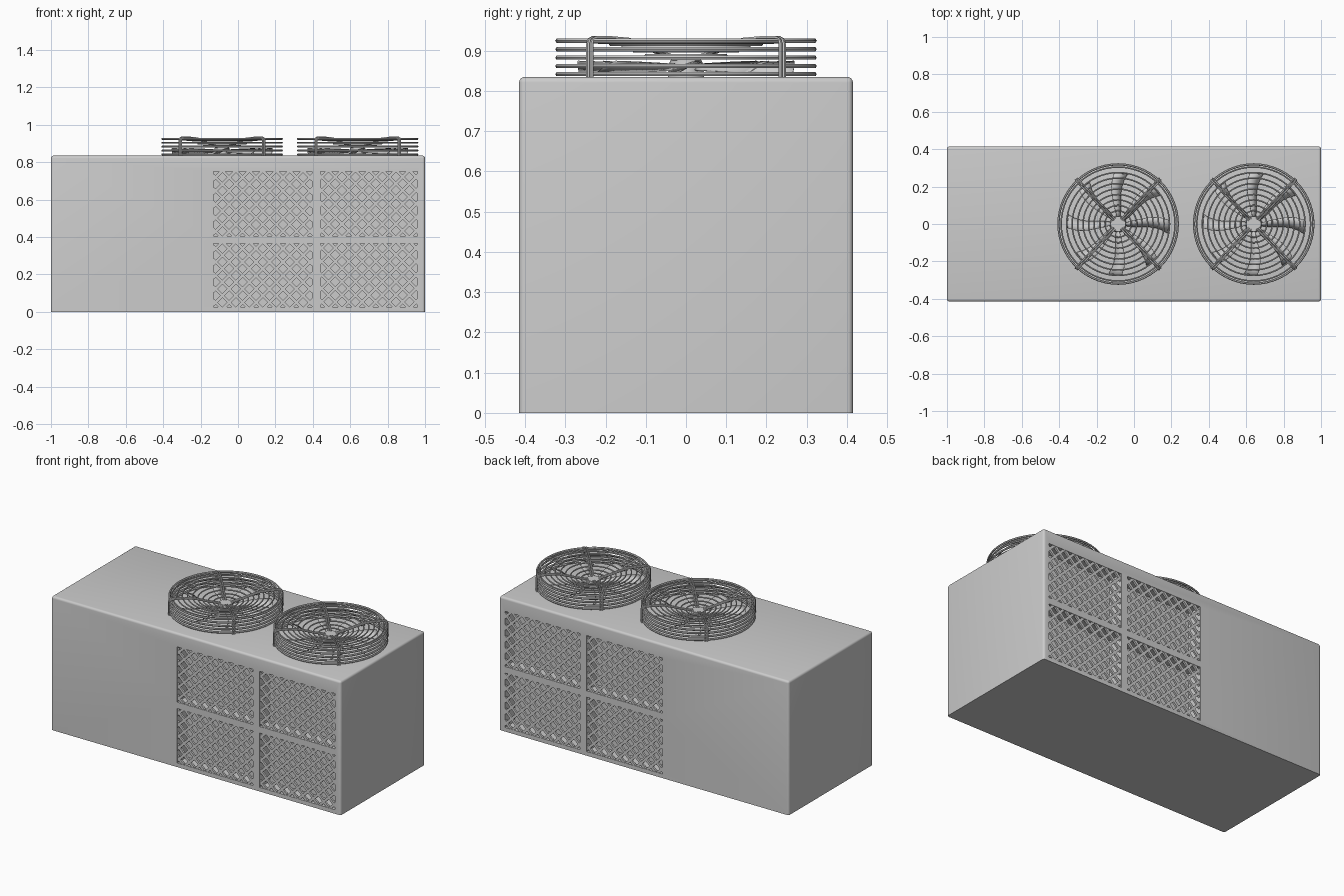
import bpy, bmesh, math
from mathutils import Vector, Matrix

if "Cube" in bpy.data.objects:
    bpy.data.objects.remove(bpy.data.objects["Cube"])

HX, HY, TOP = 1.0, 0.415, 0.835
PANELS = [(-0.13, 0.395), (0.44, 0.96)]
ROWS = [(0.025, 0.365), (0.405, 0.75)]
FANS = [-0.085, 0.64]
DEPTH = 0.10


def finish(bm, name, smooth=True):
    bmesh.ops.recalc_face_normals(bm, faces=bm.faces)
    me = bpy.data.meshes.new(name)
    bm.to_mesh(me)
    bm.free()
    ob = bpy.data.objects.new(name, me)
    bpy.context.collection.objects.link(ob)
    bpy.ops.object.select_all(action='DESELECT')
    ob.select_set(True)
    bpy.context.view_layer.objects.active = ob
    if smooth:
        bpy.ops.object.shade_smooth_by_angle(angle=math.radians(35))
    return ob


def add_box(bm, center, size, rot=Matrix()):
    m = Matrix.Translation(center) @ rot @ Matrix.Diagonal((*size, 1))
    return bmesh.ops.create_cube(bm, size=1, matrix=m)['verts']


def add_ring(bm, cx, R, z, r, n=56, k=6):
    rows = []
    for i in range(n):
        a = 2 * math.pi * i / n
        rows.append([bm.verts.new((cx + (R + r * math.cos(b)) * math.cos(a),
                                   (R + r * math.cos(b)) * math.sin(a), z + r * math.sin(b)))
                     for b in (2 * math.pi * j / k for j in range(k))])
    for i in range(n):
        for j in range(k):
            p, q = rows[i], rows[(i + 1) % n]
            bm.faces.new((p[j], q[j], q[(j + 1) % k], p[(j + 1) % k]))


def add_wire(bm, pts, side, r, k=6):
    # tube along a path lying in a plane whose normal is `side`
    rows = []
    for i, p in enumerate(pts):
        t = (pts[min(i + 1, len(pts) - 1)] - pts[max(i - 1, 0)]).normalized()
        up = side.cross(t)
        rows.append([bm.verts.new(p + r * (math.cos(b) * side + math.sin(b) * up))
                     for b in (2 * math.pi * j / k for j in range(k))])
    for p, q in zip(rows, rows[1:]):
        for j in range(k):
            bm.faces.new((p[j], q[j], q[(j + 1) % k], p[(j + 1) % k]))
    bm.faces.new(rows[0])
    bm.faces.new(rows[-1])


# Cabinet with rounded top and upright edges
bm = bmesh.new()
add_box(bm, (0, 0, TOP / 2), (2 * HX, 2 * HY, TOP))
edges = [e for e in bm.edges if any(v.co.z > 0.01 for v in e.verts)]
bmesh.ops.bevel(bm, geom=edges, offset=0.014, segments=4, profile=0.5, affect='EDGES')
cabinet = finish(bm, "cabinet", smooth=False)

# Recesses behind the grilles, front and back
bm = bmesh.new()
for s in (-1, 1):
    for x0, x1 in PANELS:
        for z0, z1 in ROWS:
            add_box(bm, ((x0 + x1) / 2, s * HY, (z0 + z1) / 2), (x1 - x0, 2 * DEPTH, z1 - z0))
cutter = finish(bm, "recess_cutter", smooth=False)
cutter.hide_render = True
mod = cabinet.modifiers.new("recesses", 'BOOLEAN')
mod.object = cutter
mod.operation = 'DIFFERENCE'
mod.solver = 'EXACT'
bpy.context.view_layer.objects.active = cabinet
bpy.ops.object.modifier_apply(modifier=mod.name)
bpy.data.objects.remove(cutter)
bpy.ops.object.select_all(action='DESELECT')
cabinet.select_set(True)
bpy.ops.object.shade_smooth_by_angle(angle=math.radians(35))


# Diagonal lattice grilles
def lattice(name, s):
    pitch, width, thick = 0.072, 0.016, 0.012
    bm = bmesh.new()
    for x0, x1 in PANELS:
        for z0, z1 in ROWS:
            w, h = x1 - x0, z1 - z0
            for i in range(int((w + h) / pitch) + 1):
                c = (i + 0.5) * pitch
                a, b = max(0, c - h), min(w, c)      # line u + v = c clipped to the panel
                if b - a < 0.01:
                    continue
                for flip in (1, -1):
                    u = (a + b) / 2
                    v = c - u
                    x = x0 + u if flip == 1 else x1 - u
                    rot = Matrix.Rotation(math.radians(45 * flip), 4, 'Y')
                    length = (b - a) * math.sqrt(2) + 0.012
                    add_box(bm, (x, s * (HY - 0.002 - thick / 2), z0 + v),
                            (length, thick, width), rot)
    finish(bm, name, smooth=False)


lattice("front_grille", -1)
lattice("back_grille", 1)

# Dished guard profile: height of the wires at a given radius
DISH = [(0.03, 0.878), (0.10, 0.895), (0.15, 0.912), (0.20, 0.925), (0.26, 0.929), (0.305, 0.929)]


def dish_z(r):
    for (r0, z0), (r1, z1) in zip(DISH, DISH[1:]):
        if r <= r1:
            return z0 + (z1 - z0) * (r - r0) / (r1 - r0)
    return DISH[-1][1]


def build_fan(cx, tag):
    # Wire guard rings: upright wall, then the dished cover
    bm = bmesh.new()
    for z in (0.842, 0.862, 0.883, 0.904, 0.925):
        add_ring(bm, cx, 0.319, z, 0.006)
    for i in range(9):
        r = 0.07 + i * 0.0293
        add_ring(bm, cx, r, dish_z(r) - 0.006, 0.004)
    finish(bm, tag + "_guard_rings")

    # Paired wire brackets
    bm = bmesh.new()
    for i in range(4):
        a = math.radians(47 + 90 * i) if i % 2 == 0 else math.radians(-47 + 90 * (i + 1))
        a = math.radians((47, 133, 227, 313)[i])
        d = Vector((math.cos(a), math.sin(a), 0))
        side = Vector((-d.y, d.x, 0))
        prof = [(0.327, TOP - 0.005), (0.327, 0.918), (0.322, 0.928), (0.312, 0.932)]
        prof += [(r, z + 0.003) for r, z in reversed(DISH[:-1])]
        for off in (-0.006, 0.006):
            pts = [Vector((cx, 0, z)) + d * r + side * off for r, z in prof]
            add_wire(bm, pts, side, 0.005)
    finish(bm, tag + "_guard_brackets")

    # Hub plate and motor hub
    bm = bmesh.new()
    add_box(bm, (cx, 0, 0.879), (0.075, 0.075, 0.006))
    bmesh.ops.create_cone(bm, cap_ends=True, segments=32, radius1=0.045, radius2=0.04,
                          depth=0.042, matrix=Matrix.Translation((cx, 0, TOP + 0.02)))
    finish(bm, tag + "_hub")

    # Eight pitched, swept blades
    bm = bmesh.new()
    for i in range(8):
        base = math.radians(45 * i - 3)
        rows = []
        for k in range(8):
            t = k / 7
            r = 0.035 + 0.235 * t
            half = 0.012 + 0.028 * t
            mid = base + 0.22 * t * (1 - t) * 2
            rise = 0.007 + 0.008 * t
            row = []
            for f in (-1, 0, 1):
                a = mid + f * half / r * (0.9 if r > 0.06 else 0.6)
                z = 0.859 + f * rise + (0.003 if f == 0 else 0)
                row.append(bm.verts.new((cx + r * math.cos(a), r * math.sin(a), z)))
            rows.append(row)
        for p, q in zip(rows, rows[1:]):
            for j in (0, 1):
                bm.faces.new((p[j], q[j], q[j + 1], p[j + 1]))
    blades = finish(bm, tag + "_blades")
    sol = blades.modifiers.new("thickness", 'SOLIDIFY')
    sol.thickness = 0.003
    sol.offset = 0


for cx, tag in zip(FANS, ("left_fan", "right_fan")):
    build_fan(cx, tag)
